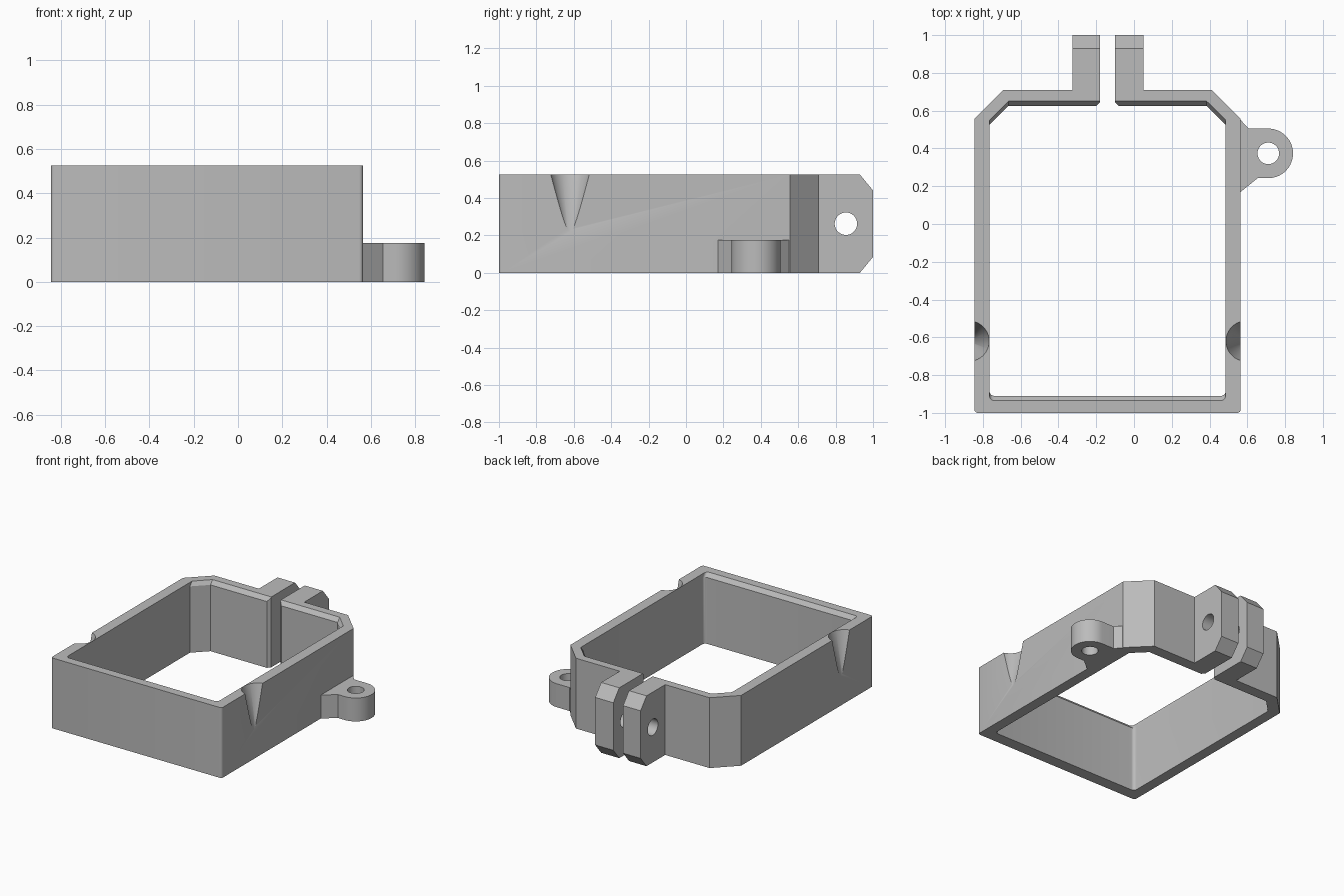
import bpy, bmesh, math
from mathutils import Matrix, Vector

cube = bpy.data.objects.get("Cube")
if cube:
    bpy.data.objects.remove(cube, do_unlink=True)

grey = bpy.data.materials.new("plain grey")
grey.use_nodes = True
COLOUR = (0.5, 0.5, 0.5, 1)
grey.diffuse_color = COLOUR
grey.node_tree.nodes["Principled BSDF"].inputs["Base Color"].default_value = COLOUR

H = 0.525                       # frame height
LEFT, RIGHT = 0.565, -0.845     # outer side walls
MID = (LEFT + RIGHT) / 2


def finish(name, bm):
    bmesh.ops.recalc_face_normals(bm, faces=bm.faces)
    mesh = bpy.data.meshes.new(name)
    bm.to_mesh(mesh)
    bm.free()
    obj = bpy.data.objects.new(name, mesh)
    bpy.context.collection.objects.link(obj)
    mesh.materials.append(grey)
    return obj


def loft(name, rings):
    """Closed solid through rings of equal point count."""
    bm = bmesh.new()
    loops = [[bm.verts.new(p) for p in ring] for ring in rings]
    bm.faces.new(loops[0])
    bm.faces.new(loops[-1])
    n = len(loops[0])
    for a, b in zip(loops, loops[1:]):
        for i in range(n):
            j = (i + 1) % n
            bm.faces.new((a[i], a[j], b[j], b[i]))
    return finish(name, bm)


def prism(name, outline, z0, z1):
    return loft(name, [[(x, y, z) for x, y in outline] for z in (z0, z1)])


def cone(name, r1, r2, depth, matrix):
    bm = bmesh.new()
    bmesh.ops.create_cone(bm, cap_ends=True, segments=64, radius1=r1,
                          radius2=r2, depth=depth, matrix=matrix)
    return finish(name, bm)


def arc(cx, cy, r, start, end, steps):
    angles = [math.radians(start + (end - start) * i / steps) for i in range(steps + 1)]
    return [(cx + r * math.cos(a), cy + r * math.sin(a)) for a in angles]


def mirrored(half):
    """Complete a right-hand half outline (front to back) about the frame's centre line."""
    return half + [(2 * MID - x, y) for x, y in reversed(half)]


def combine(target, other, operation):
    mod = target.modifiers.new(operation, "BOOLEAN")
    mod.operation, mod.object, mod.solver = operation, other, "EXACT"
    bpy.context.view_layer.objects.active = target
    bpy.ops.object.modifier_apply(modifier=mod.name)
    bpy.data.objects.remove(other, do_unlink=True)


# Outer body with rounded front corners and bevelled back corners
outer = arc(LEFT - 0.018, -0.982, 0.018, -90, 0, 4) + [(LEFT, 0.557), (0.412, 0.71)]
frame = prism("clamp_frame", mirrored(outer), 0, H)

# Clamp tabs with sloped tips, side profile extruded along x
tab_side = [(0.68, 0), (0.93, 0), (1, 0.085), (1, H - 0.085), (0.93, H), (0.68, H)]
for x0, x1 in ((-0.325, -0.16), (-0.12, 0.05)):
    tab = loft("clamp_tab", [[(x, y, z) for y, z in tab_side] for x in (x0, x1)])
    combine(frame, tab, "UNION")

# Mounting ear on the left wall
ear = [(0.53, 0.17), (LEFT, 0.17), (0.655, 0.243)]
ear += arc(0.711, 0.374, 0.131, -90, 90, 32)
ear += [(0.607, 0.505), (LEFT, 0.55), (0.53, 0.55)]
combine(frame, prism("mount_ear", ear, 0, 0.175), "UNION")

# Central opening, with a sloped lip at the front and back
inner = mirrored(arc(0.46, -0.885, 0.025, -90, 0, 5) + [(0.485, 0.525), (0.385, 0.625)])


def opening_ring(z, shift):
    return [(x, y + math.copysign(shift, y), z) for x, y in inner]


combine(frame, loft("opening_cutter", [opening_ring(-0.1, 0), opening_ring(H - 0.03, 0),
                                       opening_ring(H, 0.025), opening_ring(H + 0.06, 0.075)]),
        "DIFFERENCE")

# Slot between the tabs, flared where it meets the opening
half_slot = [(0.06, 0.55), (0.06, 0.625), (0.04, 0.645), (0.04, 1.1)]
combine(frame, prism("slot_cutter", mirrored([(MID + x, y) for x, y in half_slot]),
                     -0.1, H + 0.1), "DIFFERENCE")

# Bolt hole through both tabs, and the ear's screw hole
combine(frame, cone("bolt_hole", 0.06, 0.06, 0.6, Matrix.Translation((MID, 0.855, H / 2))
                    @ Matrix.Rotation(math.pi / 2, 4, "Y")), "DIFFERENCE")
combine(frame, cone("screw_hole", 0.057, 0.057, 0.6,
                    Matrix.Translation((0.711, 0.374, 0.1))), "DIFFERENCE")

# Tapered scoops in both side walls
APEX, SLOPE = 0.11, 0.107 / (H - 0.11)
for x in (LEFT + 0.029, RIGHT - 0.029):
    depth = H + 0.01 - APEX
    scoop = cone("scoop", 0, SLOPE * depth, depth,
                 Matrix.Translation((x, -0.62, APEX + depth / 2)))
    combine(frame, scoop, "DIFFERENCE")

# Smooth the round parts, keep the edges sharp
bpy.ops.object.select_all(action="DESELECT")
frame.select_set(True)
bpy.context.view_layer.objects.active = frame
bpy.ops.object.shade_smooth_by_angle(angle=math.radians(28))
